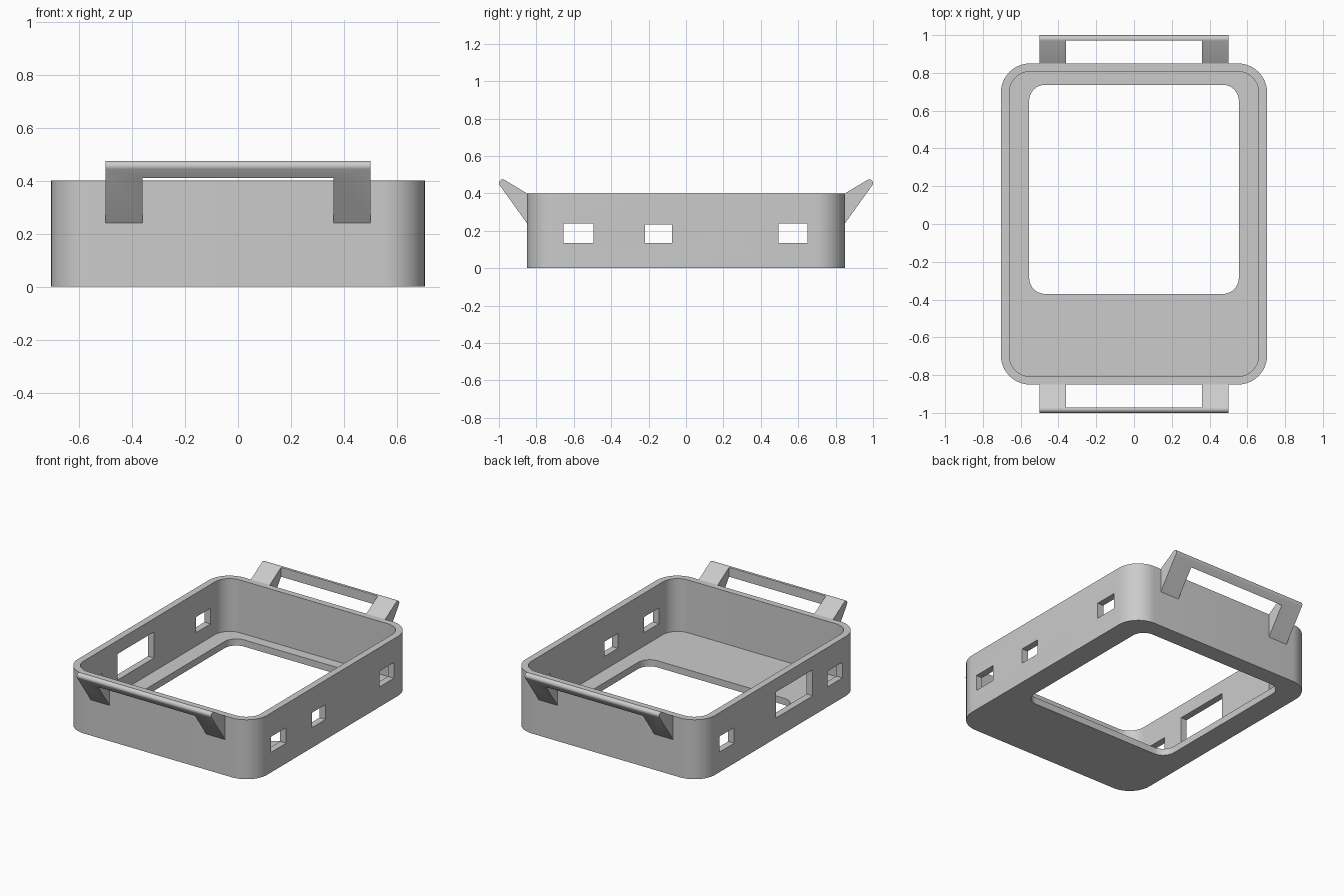
import bpy, bmesh
from math import cos, sin, pi, radians

cube = bpy.data.objects.get("Cube")
if cube:
    bpy.data.objects.remove(cube, do_unlink=True)

grey = bpy.data.materials.new("Case grey")
grey.use_nodes = True
colour = (0.6, 0.6, 0.6, 1)
grey.diffuse_color = colour
grey.node_tree.nodes["Principled BSDF"].inputs["Base Color"].default_value = colour


def prism(name, points, offset):
    """Extrude a closed outline of 3D points along an offset."""
    bm = bmesh.new()
    face = bm.faces.new([bm.verts.new(p) for p in points])
    top = bmesh.ops.extrude_face_region(bm, geom=[face])["geom"]
    bmesh.ops.translate(bm, vec=offset, verts=[v for v in top if isinstance(v, bmesh.types.BMVert)])
    bmesh.ops.recalc_face_normals(bm, faces=bm.faces)
    mesh = bpy.data.meshes.new(name)
    bm.to_mesh(mesh)
    bm.free()
    mesh.materials.append(grey)
    obj = bpy.data.objects.new(name, mesh)
    bpy.context.collection.objects.link(obj)
    return obj


def rounded_block(name, x, y0, y1, z0, z1, r, steps=12):
    """Upright block, symmetric in x, with rounded vertical corners."""
    corners = [(x - r, y1 - r), (r - x, y1 - r), (r - x, y0 + r), (x - r, y0 + r)]
    points = []
    for i, (cx, cy) in enumerate(corners):
        for k in range(steps + 1):
            a = (i + k / steps) * pi / 2
            points.append((cx + r * cos(a), cy + r * sin(a), z0))
    return prism(name, points, (0, 0, z1 - z0))


def port(side, y0, y1, z0, z1):
    """Cutter for a rectangular opening in one side wall."""
    points = [(side * 0.6, y0, z0), (side * 0.6, y1, z0),
              (side * 0.6, y1, z1), (side * 0.6, y0, z1)]
    return prism("port_cutter", points, (side * 0.2, 0, 0))


def cut(obj, cutter):
    mod = obj.modifiers.new("cut", 'BOOLEAN')
    mod.operation = 'DIFFERENCE'
    mod.solver = 'EXACT'
    mod.object = cutter
    bpy.context.view_layer.objects.active = obj
    bpy.ops.object.modifier_apply(modifier=mod.name)
    bpy.data.objects.remove(cutter, do_unlink=True)


def smooth(obj):
    bpy.ops.object.select_all(action='DESELECT')
    obj.select_set(True)
    bpy.context.view_layer.objects.active = obj
    bpy.ops.object.shade_smooth_by_angle(angle=radians(30))


# Open tray with a screen opening in its floor
case = rounded_block("case", 0.705, -0.85, 0.85, 0, 0.4, 0.155)
cut(case, rounded_block("cavity_cutter", 0.66, -0.807, 0.807, 0.045, 0.6, 0.11))
cut(case, rounded_block("screen_cutter", 0.555, -0.37, 0.737, -0.1, 0.2, 0.085))

# Side ports: end ports on both walls, a small and a wide one between
for side in (-1, 1):
    cut(case, port(side, -0.655, -0.495, 0.135, 0.24))
    cut(case, port(side, 0.495, 0.65, 0.135, 0.24))
cut(case, port(1, -0.22, -0.075, 0.135, 0.235))
cut(case, port(-1, -0.34, 0.05, 0.135, 0.31))
smooth(case)

# Strap loops: sloping wedge with a rounded tip, opened between the legs
for end, label in ((-1, "front"), (1, "back")):
    profile = [(0.85, 0.24)]
    for k in range(9):
        a = radians(-35 + k * 155 / 8)
        profile.append((0.98 + 0.02 * cos(a), 0.455 + 0.02 * sin(a)))
    profile.append((0.85, 0.4))
    loop = prism(label + "_strap_loop", [(-0.5, end * y, z) for y, z in profile], (1, 0, 0))
    gap = [(-0.36, end * y, z) for y, z in ((0.8, 0.1), (0.972, 0.1), (0.972, 0.6), (0.8, 0.6))]
    cut(loop, prism("gap_cutter", gap, (0.72, 0, 0)))
    smooth(loop)
